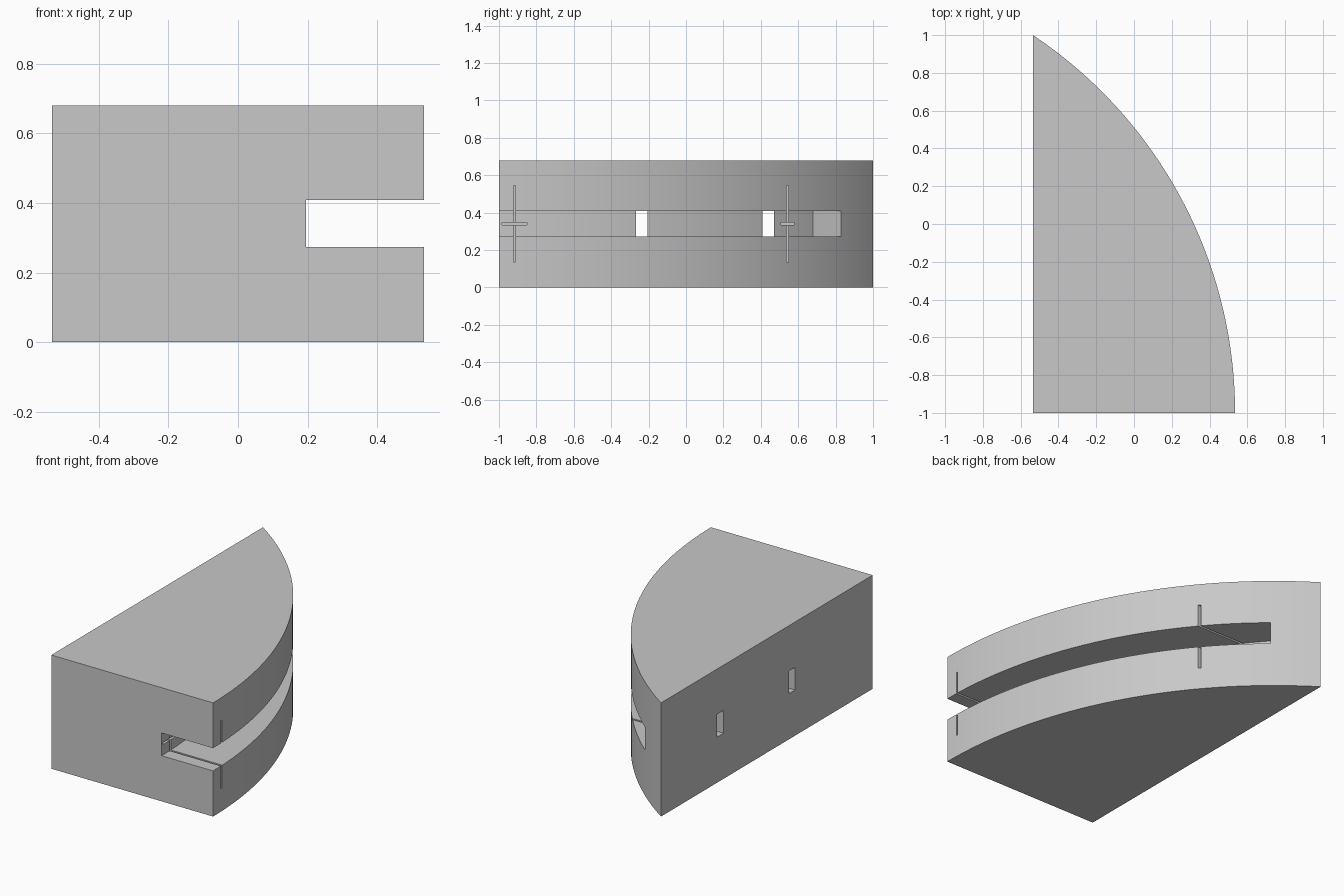
import bpy
import bmesh
import math

cube = bpy.data.objects.get("Cube")
if cube:
    bpy.data.objects.remove(cube, do_unlink=True)

HALF_X, HEIGHT = 0.535, 0.68
RADIUS = (HALF_X ** 2 + 1) / HALF_X      # arc tangent to the side at the front edge
CENTRE = HALF_X - RADIUS
SLOT_LOW, SLOT_HIGH = 0.273, 0.409
WALL_RADIUS = 2.51
WALL_CENTRE = 0.195 - WALL_RADIUS


def arc_x(y, centre, radius):
    return centre + math.sqrt(radius ** 2 - (y + 1) ** 2)


def arc_points(y_start, y_end, centre, radius, steps):
    a = math.asin((y_start + 1) / radius)
    b = math.asin((y_end + 1) / radius)
    angles = [a + (b - a) * i / steps for i in range(steps + 1)]
    return [(centre + radius * math.cos(t), radius * math.sin(t) - 1) for t in angles]


def prism(name, outline, low, high):
    """Extrude a flat outline between two heights."""
    bm = bmesh.new()
    face = bm.faces.new([bm.verts.new((x, y, low)) for x, y in outline])
    top = bmesh.ops.extrude_face_region(bm, geom=[face])
    verts = [g for g in top["geom"] if isinstance(g, bmesh.types.BMVert)]
    bmesh.ops.translate(bm, verts=verts, vec=(0, 0, high - low))
    bmesh.ops.recalc_face_normals(bm, faces=bm.faces)
    mesh = bpy.data.meshes.new(name)
    bm.to_mesh(mesh)
    bm.free()
    obj = bpy.data.objects.new(name, mesh)
    bpy.context.collection.objects.link(obj)
    return obj


def box(name, x0, x1, y0, y1, z0, z1):
    return prism(name, [(x0, y0), (x1, y0), (x1, y1), (x0, y1)], z0, z1)


def cut(target, cutter):
    cutter.hide_render = True
    mod = target.modifiers.new("cut", "BOOLEAN")
    mod.operation = "DIFFERENCE"
    mod.solver = "EXACT"
    mod.object = cutter
    bpy.context.view_layer.objects.active = target
    bpy.ops.object.modifier_apply(modifier=mod.name)
    bpy.data.objects.remove(cutter, do_unlink=True)


# Curved block
body = prism("curved_block",
             [(-HALF_X, -1)] + arc_points(-1, 1, CENTRE, RADIUS, 48), 0, HEIGHT)

# Curved side slot, with two windows running through to the flat back wall
outline = [(0.195, -1.1)]
y = -1
for window_start, window_end in ((-0.267, -0.207), (0.41, 0.47)):
    outline += arc_points(y, window_start, WALL_CENTRE, WALL_RADIUS, 14)
    outline += [(-0.7, window_start), (-0.7, window_end)]
    y = window_end
outline += arc_points(y, 0.68, WALL_CENTRE, WALL_RADIUS, 8)
end_x = arc_x(0.83, CENTRE, RADIUS)
inner_x = outline[-1][0]
outline += [(end_x + (end_x - inner_x), 0.98), (0.9, 0.98), (0.9, -1.1)]
cut(body, prism("slot_cutter", outline, SLOT_LOW, SLOT_HIGH))

# Thin cross-shaped slits reaching into the slot wall
for centre_y, half_width in ((-0.917, 0.068), (0.543, 0.034)):
    wall = arc_x(centre_y, WALL_CENTRE, WALL_RADIUS)
    cut(body, box("upright_slit_cutter", wall - 0.06, 0.8,
                  centre_y - 0.006, centre_y + 0.006, 0.135, 0.545))
    cut(body, box("level_slit_cutter", wall - 0.07, 0.8,
                  centre_y - half_width, centre_y + half_width, 0.334, 0.347))

# Grey finish
grey = bpy.data.materials.new("light_grey")
grey.use_nodes = True
colour = (0.58, 0.58, 0.58, 1)
grey.diffuse_color = colour
grey.node_tree.nodes["Principled BSDF"].inputs["Base Color"].default_value = colour
body.data.materials.clear()
body.data.materials.append(grey)
for poly in body.data.polygons:
    poly.material_index = 0

bpy.ops.object.select_all(action="DESELECT")
body.select_set(True)
bpy.context.view_layer.objects.active = body
bpy.ops.object.shade_smooth_by_angle(angle=math.radians(20))
